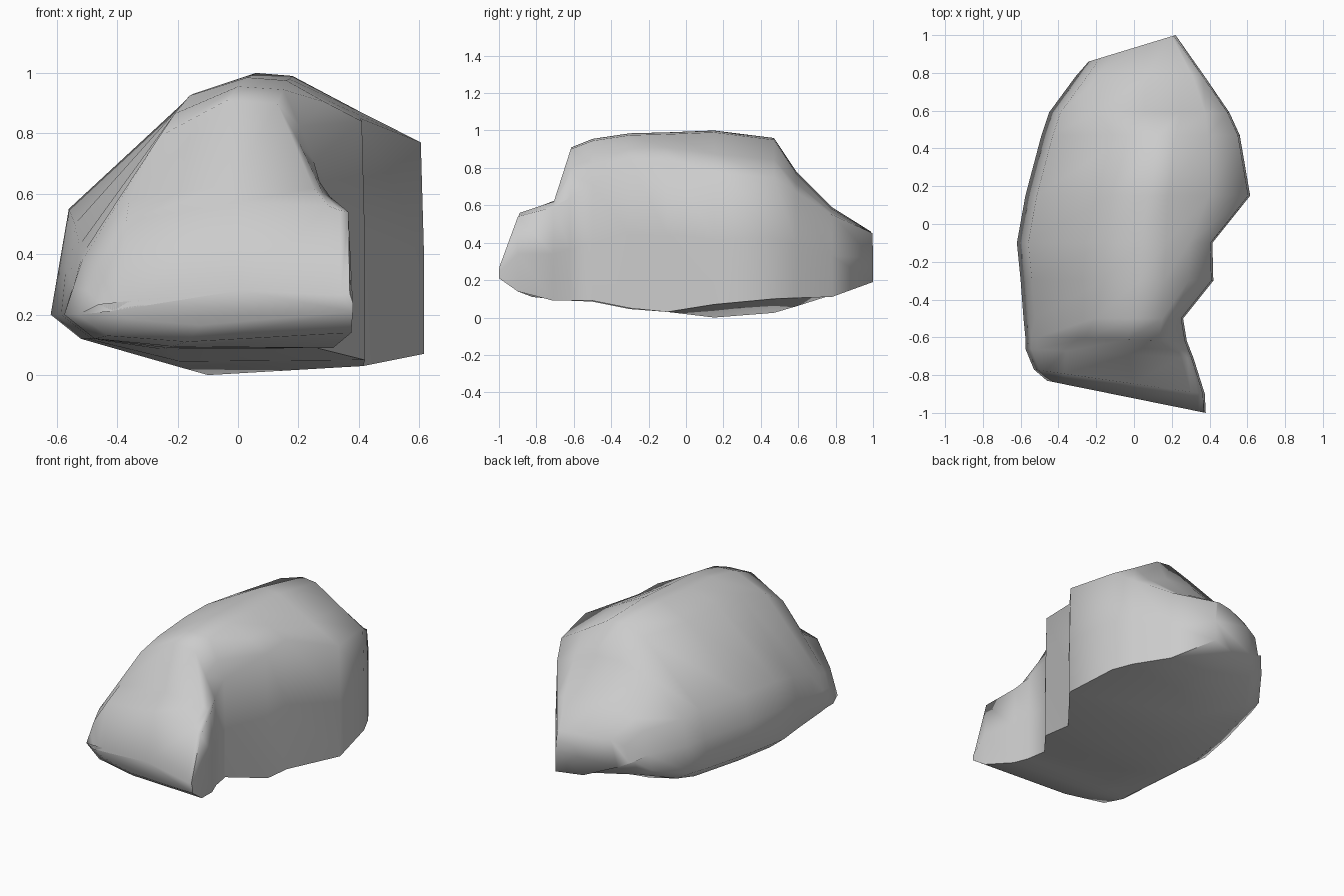
import bpy
import bmesh

cube = bpy.data.objects.get("Cube")
if cube:
    bpy.data.objects.remove(cube, do_unlink=True)


def flat_colour(name, value):
    mat = bpy.data.materials.new(name)
    mat.use_nodes = True
    colour = (value, value, value, 1)
    mat.diffuse_color = colour
    mat.node_tree.nodes["Principled BSDF"].inputs["Base Color"].default_value = colour
    return mat


def section(y, left, right, bottom, top, top_left, top_right,
            shoulder_l, shoulder_r, skew, drop, right_foot):
    """Cross-section of the rock; skew slides its left end along y."""
    crown = (top_left + top_right) / 2 + 0.03
    # The keel swings to the right and the left side lifts towards the back
    share, lift = (0.65, 0.08) if y > 0.5 else (0.4, 0.02)
    keel = left + (right - left) * share
    outline = [
        (keel, bottom),
        (left + 0.1, max(bottom + lift, 0.12)),
        (left, max(bottom + lift + 0.05, 0.2)),
        (left + 0.03, (shoulder_l + 0.2) / 2),
        (left + 0.06, shoulder_l),
        (top_left, top - drop),
        (crown, top),
        (top_right, top - 0.01),
        ((top_right + right) / 2, (top + shoulder_r) / 2 - 0.01),
        (right - 0.01, shoulder_r),
        (right, (right_foot + shoulder_r) / 2),
        (right, right_foot),
    ]
    return [(x, y + skew * (right - x) / (right - left), z) for x, z in outline]


# Sections from front to back: y, left, right, bottom, top, crown left,
# crown right, left shoulder, right shoulder, skew, crown drop, right foot
SECTIONS = [
    (-1, -.46, .38, .165, .28, -.35, .3, .22, .27, .17, .03, .21),
    (-.9, -.53, .375, .11, .57, -.37, .3, .36, .54, .13, .06, .14),
    (-.71, -.575, .315, .095, .63, -.36, .25, .38, .59, .05, .05, .09),
    (-.62, -.575, .28, .09, .91, -.26, .13, .4, .64, .02, .12, .09),
    (-.5, -.585, .26, .085, .955, -.21, .15, .43, .71, 0, .09, .09),
    (-.3, -.6, .42, .045, .985, -.16, .16, .5, .84, 0, .06, .05),
    (-.1, -.62, .415, .03, .99, -.15, .17, .55, .85, 0, .06, .03),
    (.15, -.575, .615, 0, 1, -.12, .18, .55, .77, 0, .09, .07),
    (.47, -.49, .56, .025, .96, -.03, .22, .55, .75, 0, .05, .1),
    (.59, -.45, .505, .06, .78, -.2, .25, .53, .67, 0, .06, .105),
    (.78, -.31, .375, .12, .59, -.18, .25, .49, .55, 0, .04, .11),
    (1, -.24, .22, .19, .47, -.1, .18, .41, .45, -.14, .03, .19),
]

# Rock: skin the sections together and close both ends
bm = bmesh.new()
rings = [[bm.verts.new(p) for p in section(*s)] for s in SECTIONS]
count = len(rings[0])
for near, far in zip(rings, rings[1:]):
    for i in range(count):
        j = (i + 1) % count
        bm.faces.new((near[i], near[j], far[j], far[i]))
bm.faces.new(rings[0])
bm.faces.new(rings[-1][::-1])
bmesh.ops.recalc_face_normals(bm, faces=bm.faces)

mesh = bpy.data.meshes.new("rock")
bm.to_mesh(mesh)
bm.free()
rock = bpy.data.objects.new("rock", mesh)
bpy.context.collection.objects.link(rock)
mesh.materials.append(flat_colour("stone grey", 0.6))

# Soft shading with only the sharpest creases kept
bpy.ops.object.select_all(action="DESELECT")
rock.select_set(True)
bpy.context.view_layer.objects.active = rock
bpy.ops.object.shade_smooth_by_angle(angle=1.4)
